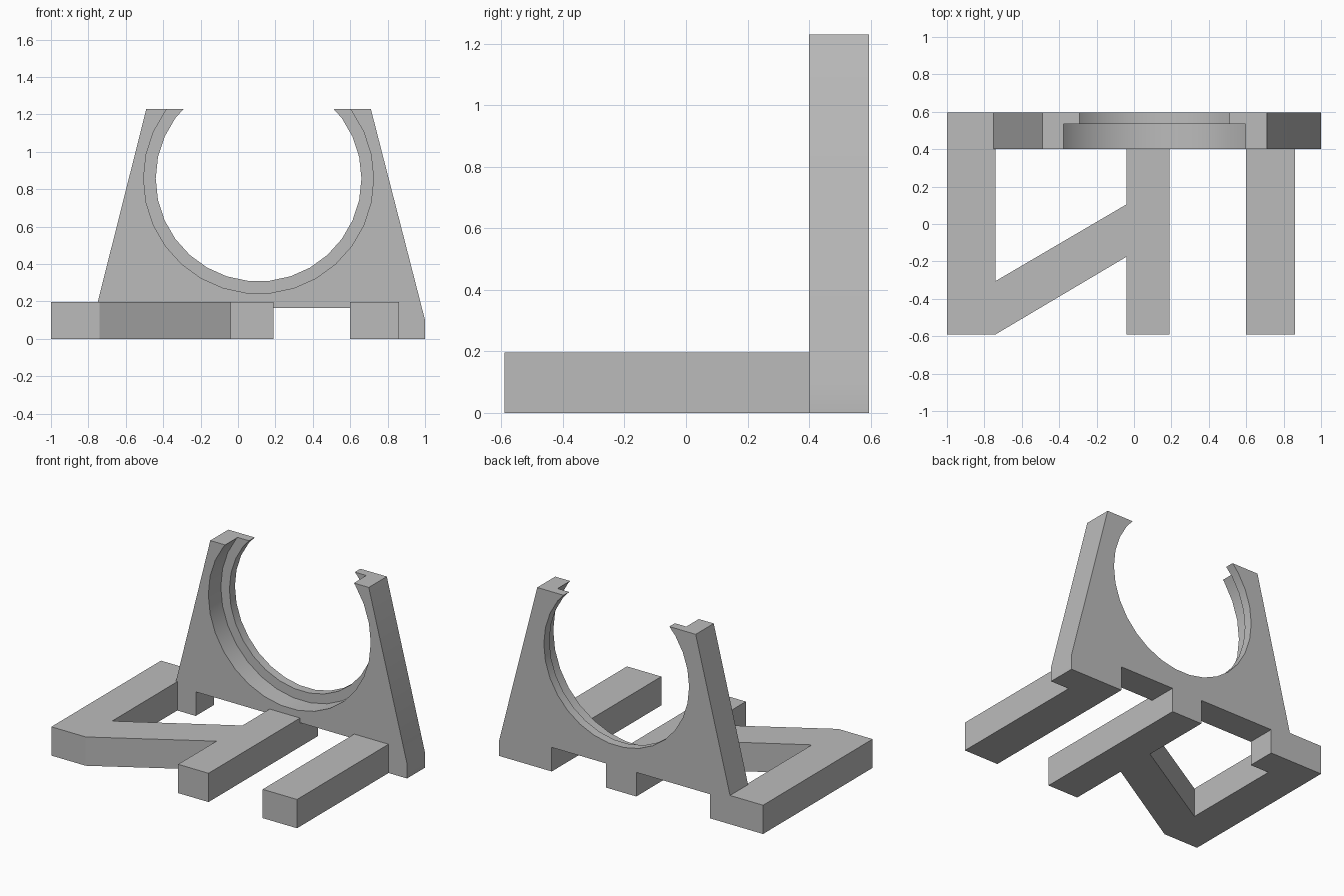
import bpy, bmesh
from math import cos, sin, tau

if "Cube" in bpy.data.objects:
    bpy.data.objects.remove(bpy.data.objects["Cube"], do_unlink=True)

grey = bpy.data.materials.new("plain grey")
grey.use_nodes = True
GREY = (0.5, 0.5, 0.5, 1)
grey.diffuse_color = GREY
grey.node_tree.nodes["Principled BSDF"].inputs["Base Color"].default_value = GREY

BACK, FRONT, LEDGE = 0.595, 0.4, 0.535    # y of the plate faces and bore step
BAR_TOP, TOP = 0.197, 1.23
CX, CZ = 0.11, 0.857                      # bore centre


def prism(name, outline, start, end, upright):
    """Extrude an outline: along y when upright (x, z), else along z (x, y)."""
    bm = bmesh.new()
    place = (lambda a, b, d: (a, d, b)) if upright else (lambda a, b, d: (a, b, d))
    face = bm.faces.new([bm.verts.new(place(a, b, start)) for a, b in outline])
    grown = bmesh.ops.extrude_face_region(bm, geom=[face])["geom"]
    bmesh.ops.translate(bm, vec=place(0, 0, end - start),
                        verts=[v for v in grown if isinstance(v, bmesh.types.BMVert)])
    bmesh.ops.recalc_face_normals(bm, faces=bm.faces[:])
    mesh = bpy.data.meshes.new(name)
    bm.to_mesh(mesh)
    bm.free()
    mesh.materials.append(grey)
    obj = bpy.data.objects.new(name, mesh)
    bpy.context.collection.objects.link(obj)
    return obj


def combine(target, tool, operation):
    """Merge or cut with a helper, then discard the helper."""
    bpy.ops.object.select_all(action='DESELECT')
    bpy.context.view_layer.objects.active = target
    target.select_set(True)
    mod = target.modifiers.new(operation.title(), 'BOOLEAN')
    mod.operation, mod.object, mod.solver = operation, tool, 'EXACT'
    bpy.ops.object.modifier_apply(modifier=mod.name)
    bpy.data.objects.remove(tool, do_unlink=True)


def circle(radius, sides=30):
    return [(CX + radius * cos(tau * i / sides), CZ + radius * sin(tau * i / sides))
            for i in range(sides)]


# Upright plate with sloping sides and three feet
NOTCH = 0.165
plate = prism("ring_cradle", [
    (-1, 0), (-0.6, 0), (-0.6, NOTCH), (-0.04, NOTCH), (-0.04, 0), (0.19, 0),
    (0.19, NOTCH), (0.6, NOTCH), (0.6, 0), (1, 0), (1, 0.1),
    (0.71, TOP), (-0.49, TOP), (-0.75, BAR_TOP), (-1, BAR_TOP)], FRONT, BACK, True)

# Stepped bore, open at the top, wider towards the front
for radius, start, end in ((0.55, FRONT - 0.1, BACK + 0.1), (0.615, FRONT - 0.1, LEDGE)):
    cutter = prism("bore_cutter", circle(radius), start, end, True)
    cutter.hide_render = True
    combine(plate, cutter, 'DIFFERENCE')

# Left-hand bar and middle bar joined by a diagonal brace
brace_frame = prism("brace_frame", [
    (-1, -0.59), (-0.74, -0.59), (-0.04, -0.175), (-0.04, -0.59), (0.19, -0.59),
    (0.19, FRONT), (-0.04, FRONT), (-0.04, 0.105), (-0.74, -0.305),
    (-0.74, FRONT), (-1, FRONT)], 0, BAR_TOP, False)
combine(plate, brace_frame, 'UNION')

# Free-standing bar on the other side
side_bar = prism("side_bar", [(0.6, -0.59), (0.86, -0.59), (0.86, FRONT), (0.6, FRONT)],
                 0, BAR_TOP, False)
combine(plate, side_bar, 'UNION')

# Smooth bore, crisp corners
bpy.ops.object.select_all(action='DESELECT')
plate.select_set(True)
bpy.context.view_layer.objects.active = plate
bpy.ops.object.shade_smooth_by_angle(angle=0.5)
